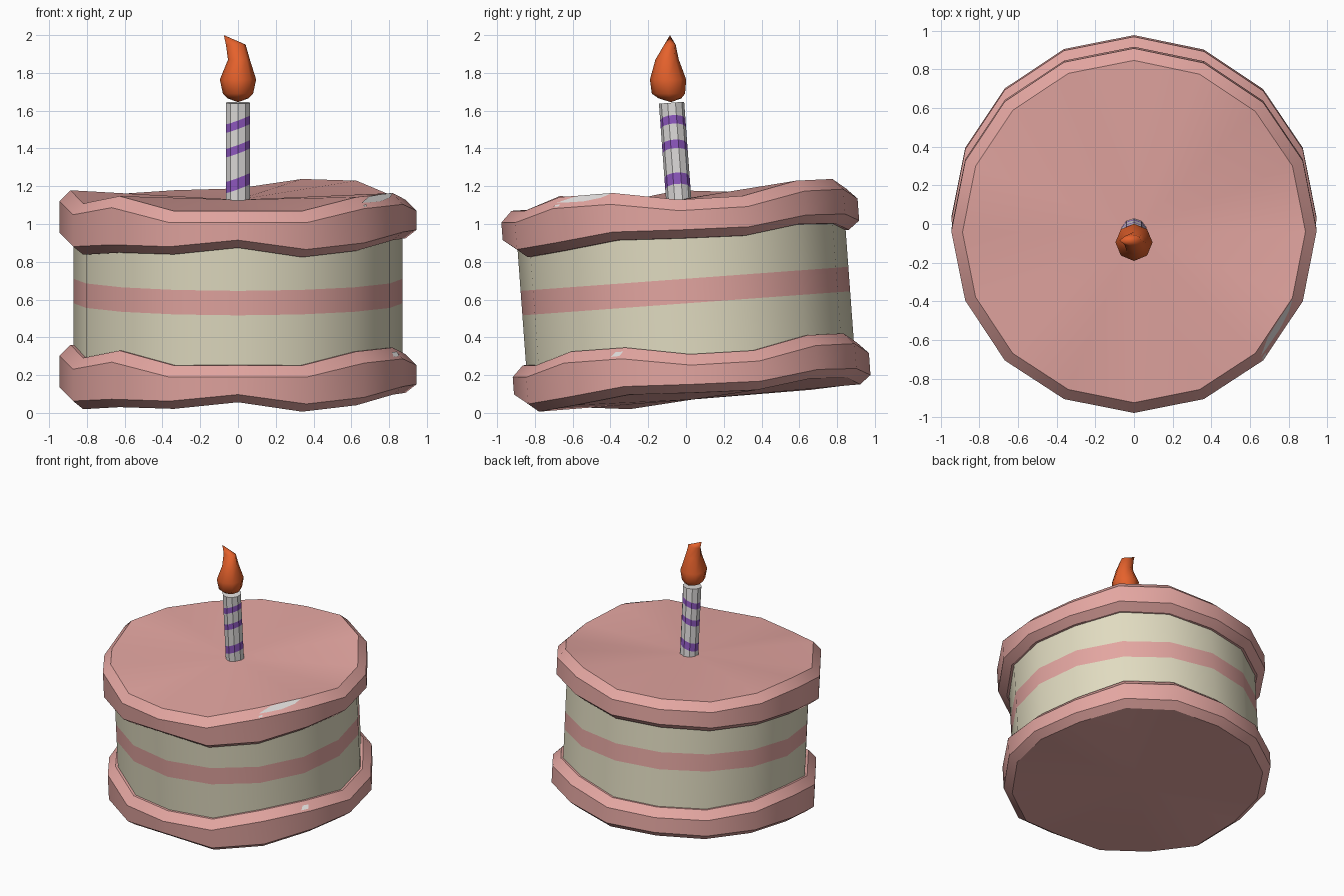
import bpy, bmesh, math
from mathutils import Matrix, Vector

if "Cube" in bpy.data.objects:
    bpy.data.objects.remove(bpy.data.objects["Cube"], do_unlink=True)


def material(name, color):
    mat = bpy.data.materials.new(name)
    mat.use_nodes = True
    mat.diffuse_color = (*color, 1)
    mat.node_tree.nodes["Principled BSDF"].inputs["Base Color"].default_value = (*color, 1)
    return mat


PINK = material("pink icing", (0.77, 0.38, 0.355))
CREAM = material("cream sponge", (0.75, 0.71, 0.53))
WHITE = material("soft white", (0.74, 0.72, 0.71))
PURPLE = material("purple stripe", (0.28, 0.10, 0.54))
ORANGE = material("orange flame", (0.78, 0.12, 0.025))

# The whole cake leans a little towards the front
PIVOT = Vector((0, 0, 0.6))
LEAN = (Matrix.Translation(PIVOT) @ Matrix.Rotation(math.radians(4.2), 4, "X")
        @ Matrix.Translation(-PIVOT))
SIDES = 16


def polar(radius, i, sides, z):
    a = math.tau * i / sides
    return Vector((radius * math.cos(a), radius * math.sin(a), z))


def finish(name, bm, mats, matrix, smooth=32):
    bm.transform(matrix)
    mesh = bpy.data.meshes.new(name)
    bm.to_mesh(mesh)
    bm.free()
    for mat in mats:
        mesh.materials.append(mat)
    obj = bpy.data.objects.new(name, mesh)
    bpy.context.collection.objects.link(obj)
    bpy.ops.object.select_all(action="DESELECT")
    bpy.context.view_layer.objects.active = obj
    obj.select_set(True)
    bpy.ops.object.shade_smooth_by_angle(angle=math.radians(smooth))
    return obj


def loft(name, rings, bottom, top, mats, row_mats=None, matrix=LEAN, smooth=32):
    """Skin rings of points from the bottom up and close both ends with fans."""
    bm = bmesh.new()
    rows = [[bm.verts.new(p) for p in ring] for ring in rings]
    n = len(rows[0])
    for r, (low, high) in enumerate(zip(rows, rows[1:])):
        for i in range(n):
            j = (i + 1) % n
            face = bm.faces.new((low[i], low[j], high[j], high[i]))
            face.material_index = row_mats[r] if row_mats else 0
    for row, tip in ((rows[0], bottom), (rows[-1], top)):
        centre = bm.verts.new(tip)
        for i in range(n):
            bm.faces.new((row[i], row[(i + 1) % n], centre))
    bmesh.ops.recalc_face_normals(bm, faces=bm.faces)
    return finish(name, bm, mats, matrix, smooth)


# Wavy icing layers: rim heights around the circle, starting at +x
UPPER = [.31, .305, .365, .36, .305, .30, .295, .325,
         .36, .315, .375, .31, .316, .31, .37, .37]
LOWER = [.15, .14, .18, .17, .13, .13, .12, .13,
         .135, .088, .12, .125, .165, .11, .13, .165]
RIM, EDGE = 0.945, 0.887


def icing_rings(lift):
    layers = ((EDGE, LOWER, -.045), (RIM, LOWER, 0), (RIM, UPPER, -.058), (EDGE, UPPER, 0))
    return [[polar(r, i, SIDES, h + off + lift) for i, h in enumerate(heights)]
            for r, heights, off in layers]


def icing(name, lift):
    loft(name, icing_rings(lift), (0, 0, lift + .07), (0, 0, lift + .31), [PINK])


def gloss(name, lift, outline):
    """Thin shine patch on the sloped rim; outline runs (along, across) one facet."""
    outer, inner = icing_rings(lift)[2:]
    a, b, c, d = outer[14], outer[15], inner[15], inner[14]
    normal = (b - a).cross(d - a).normalized()
    bm = bmesh.new()
    pts = [a.lerp(b, t).lerp(d.lerp(c, t), s) + normal * 0.004 for t, s in outline]
    face = bm.faces.new([bm.verts.new(p) for p in pts])
    face.normal_update()
    if face.normal.dot(normal) < 0:
        face.normal_flip()
    finish(name, bm, [WHITE], LEAN)


TOP = 0.82
icing("bottom_icing", 0)
icing("top_icing", TOP)
gloss("top_icing_shine", TOP, [(.02, .45), (.2, .42), (.5, .4), (.8, .62),
                               (.98, .97), (.6, .97), (.3, .9)])
gloss("top_icing_shine_dot", TOP, [(.0, .1), (.09, .12), (.1, .28), (.02, .26)])
gloss("bottom_icing_shine", 0, [(.8, .2), (.95, .22), (.99, .6), (.86, .6)])

# Sponge with a filling stripe
loft("sponge", [[polar(0.87, i, SIDES, z) for i in range(SIDES)] for z in (.15, .58, .71, 1.02)],
     (0, 0, .15), (0, 0, 1.02), [CREAM, PINK], [0, 1, 0])

# Candle with three slanted stripes
CANDLE_SIDES, CANDLE_R = 10, 0.067
levels = [(1.1, 0), (1.19, 1), (1.25, 1), (1.38, 1), (1.425, 1), (1.51, 1), (1.555, 1), (1.645, 0)]
candle_rings = [[polar(CANDLE_R, i + .5, CANDLE_SIDES,
                       z + slant * .025 * math.cos(math.tau * (i + .5) / CANDLE_SIDES))
                 for i in range(CANDLE_SIDES)] for z, slant in levels]
loft("candle", candle_rings, (0, 0, 1.1), (0, 0, 1.645), [WHITE, PURPLE], [0, 1, 0, 1, 0, 1, 0])

# Faceted flame with a bent tip: centre x, centre y, height, half width, half depth
flame = [(0, -.085, 1.665, .055, .06), (0, -.093, 1.69, .08, .088), (0, -.095, 1.765, .096, .096),
         (.005, -.1, 1.87, .058, .062), (-.012, -.085, 1.95, .052, .03)]
flame_rings = [[Vector((cx, cy, z)) + Vector((rx * p.x, ry * p.y, 0))
                for p in (polar(1, i, 8, 0) for i in range(8))] for cx, cy, z, rx, ry in flame]
loft("flame", flame_rings, (0, -.08, 1.645), (-.075, -.085, 2.0), [ORANGE],
     matrix=Matrix.Identity(4), smooth=50)
